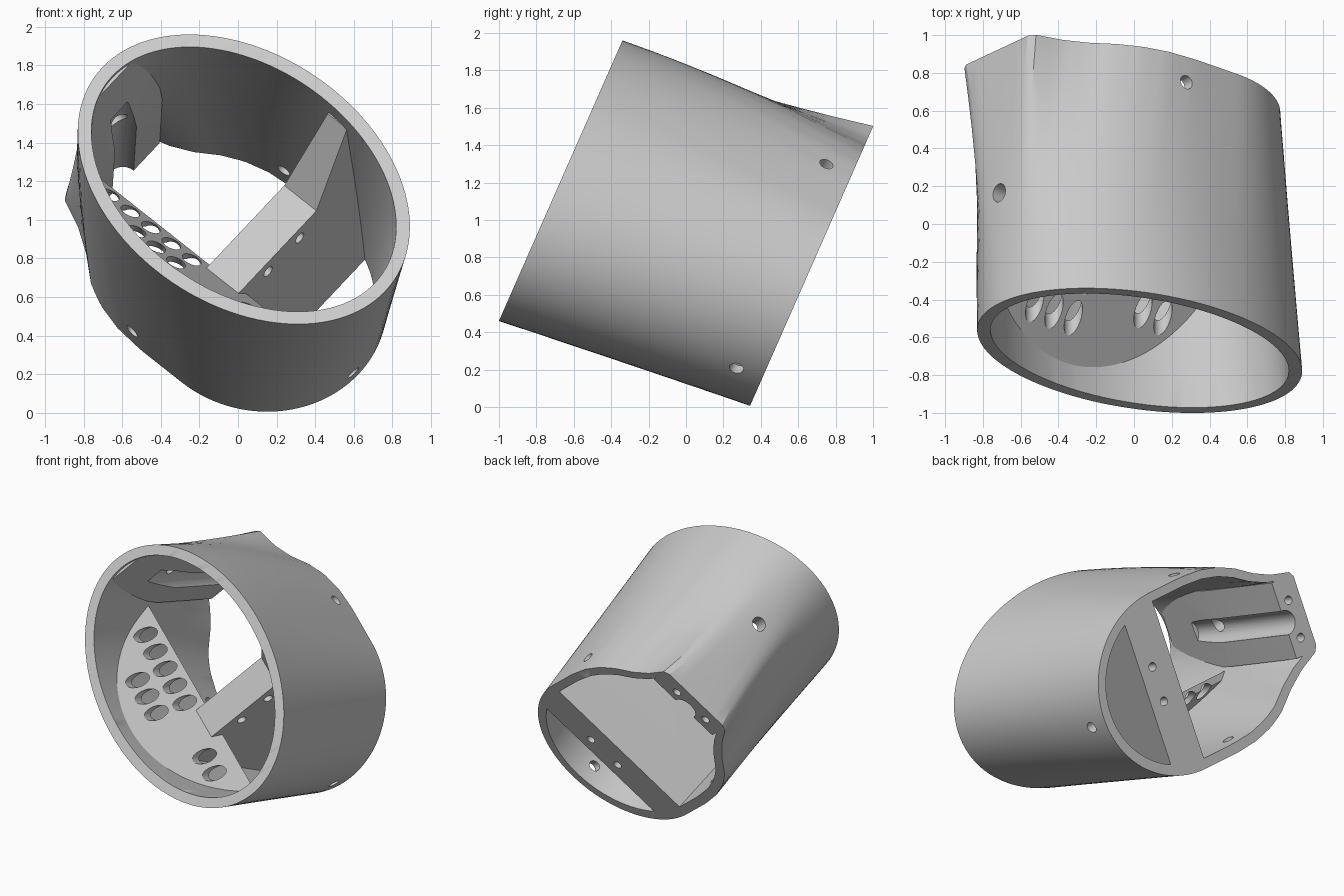
import bpy, bmesh, math
from mathutils import Vector

cube = bpy.data.objects.get("Cube")
if cube:
    bpy.data.objects.remove(cube, do_unlink=True)

# Tilted frame: p and q are the section's long and short axes, s the depth
LENGTH = 1.407
FRONT = Vector((0.03, -0.67, 1.21))
BACK = Vector((0.0, 0.67, 0.75))
RISE = Vector((0, 0.403, 0.915))
TILT = math.radians(-40.8)
SIDE = Vector((1, 0, 0))
P_AXIS = SIDE * math.cos(TILT) + RISE * math.sin(TILT)
Q_AXIS = RISE * math.cos(TILT) - SIDE * math.sin(TILT)

grey = bpy.data.materials.new("light grey")
grey.use_nodes = True
COLOUR = (0.6, 0.6, 0.6, 1)
grey.diffuse_color = COLOUR
grey.node_tree.nodes["Principled BSDF"].inputs["Base Color"].default_value = COLOUR


def pos(p, q, s):
    return FRONT.lerp(BACK, s / LENGTH) + P_AXIS * p + Q_AXIS * q


def make(name, bm):
    bmesh.ops.recalc_face_normals(bm, faces=bm.faces)
    mesh = bpy.data.meshes.new(name)
    bm.to_mesh(mesh)
    bm.free()
    obj = bpy.data.objects.new(name, mesh)
    bpy.context.collection.objects.link(obj)
    mesh.materials.append(grey)
    return obj


# Left half of the rear outline, as (angle, p, q)
BUMP = [(90, .2, .635), (110, -.08, .635), (120, -.25, .62), (130, -.4, .58),
        (138, -.52, .52), (147, -.65, .42), (156, -.78, .345),
        (165, -.93, .29), (171, -.955, .25), (180, -.955, 0)]


def rear_point(deg):
    a = abs(deg)
    if a <= 90:
        p = 0.2 + 0.665 * math.cos(math.radians(a))
        q = 0.635 * math.sin(math.radians(a))
    else:
        for (a0, p0, q0), (a1, p1, q1) in zip(BUMP, BUMP[1:]):
            if a <= a1:
                f = (a - a0) / (a1 - a0)
                p, q = p0 + f * (p1 - p0), q0 + f * (q1 - q0)
                break
    # the round part sits slightly lower than the bump
    return Vector((p, math.copysign(q, deg) - 0.045 * min(1, (p + 1) * 2)))


def section(w, inset):
    w = min(max(w, 0), 1)
    pts = []
    for i in range(120):
        deg = i * 3 - 177
        t = math.radians(deg)
        oval = Vector((0.969 * math.cos(t), 0.688 * math.sin(t)))
        pt = oval.lerp(rear_point(deg), w ** (1 + max(0, -math.cos(t))))
        pts.append((pt.x * (1 - inset / 0.95), pt.y * (1 - inset / 0.67)))
    return pts


def bridge(bm, a, b):
    for i in range(len(a)):
        j = (i + 1) % len(a)
        bm.faces.new((a[i], a[j], b[j], b[i]))


def close(name, bm, first, last):
    bm.faces.new(first)
    bm.faces.new(last)
    bm.normal_update()
    bmesh.ops.triangulate(bm, faces=bm.faces)
    return make(name, bm)


def loft(name, inset, levels):
    bm = bmesh.new()
    rings = [[bm.verts.new(pos(p, q, w * LENGTH)) for p, q in section(w, inset)]
             for w in levels]
    for a, b in zip(rings, rings[1:]):
        bridge(bm, a, b)
    return close(name, bm, rings[0], rings[-1])


def prism(name, ring_a, ring_b):
    bm = bmesh.new()
    a = [bm.verts.new(pos(*c)) for c in ring_a]
    b = [bm.verts.new(pos(*c)) for c in ring_b]
    bridge(bm, a, b)
    return close(name, bm, a, b)


def boolean(obj, other, operation="DIFFERENCE", keep=False):
    mod = obj.modifiers.new("cut", "BOOLEAN")
    mod.operation, mod.solver, mod.object = operation, "EXACT", other
    bpy.context.view_layer.objects.active = obj
    bpy.ops.object.modifier_apply(modifier=mod.name)
    if not keep:
        bpy.data.objects.remove(other, do_unlink=True)


def drill(obj, start, end, radius):
    a, b = pos(*start), pos(*end)
    bm = bmesh.new()
    bmesh.ops.create_cone(bm, cap_ends=True, segments=24, radius1=radius,
                          radius2=radius, depth=(b - a).length)
    turn = (b - a).to_track_quat("Z", "Y").to_matrix().to_4x4()
    bmesh.ops.transform(bm, matrix=turn, verts=bm.verts)
    bmesh.ops.translate(bm, vec=(a + b) / 2, verts=bm.verts)
    boolean(obj, make("hole_cutter", bm))


levels = [i / 8 for i in range(9)]
tube = loft("tube_shell", 0, levels)
boolean(tube, loft("bore_cutter", 0.07, [-0.05] + levels + [1.05]))
limit = loft("inner_limit", 0.035, levels)

# Small holes through the shell
drill(tube, (-0.15, 0.4, 1.26), (-0.15, 0.9, 1.26), 0.038)
drill(tube, (-0.15, -0.4, 1.26), (-0.15, -0.9, 1.26), 0.038)
drill(tube, (0.7, -0.1, 1.26), (1.1, -0.1, 1.26), 0.038)
drill(tube, (-0.7, 0, 0.61), (-1.2, 0, 0.61), 0.05)

# Mounting block inside the flattened rear bump, with a long front ramp
block_profile = [(-1.1, 0.03), (-0.88, 0.03), (-0.77, 0.71), (-0.77, 1.5), (-1.1, 1.5)]
block = prism("mount_block", [(p, -0.28, s) for p, s in block_profile],
              [(p, 0.27, s) for p, s in block_profile])
boolean(block, limit, "INTERSECT", keep=True)
drill(block, (-0.77, -0.02, 0.38), (-0.77, -0.02, 1.6), 0.085)
drill(block, (-0.7, 0, 0.61), (-1.2, 0, 0.61), 0.05)
for q in (0.11, -0.16):
    drill(block, (-0.855, q, 1.0), (-0.855, q, 1.6), 0.03)

# Cross wall with a raised brace at one end
wall_profile = [(-0.8, 0.56), (0.27, 0.56), (0.6, 0.12), (0.8, 0.12),
                (0.8, 1.5), (-0.8, 1.5)]


def wall_side(base, slant, taper):
    return [(base + (slant if s > 0.56 else taper) * (s - 0.56), q, s)
            for q, s in wall_profile]


wall = prism("cross_wall", wall_side(0.06, 0.16, 0), wall_side(0.28, 0.22, 0.2))
boolean(wall, limit, "INTERSECT", keep=True)
for q in (0.12, -0.13):
    drill(wall, (0.36, q, 1.1), (0.36, q, 1.6), 0.03)
    drill(wall, (-0.2, q, 0.64), (0.6, q, 0.64), 0.032)

# Sloping shelf with rows of vent holes
shelf_profile = [(-0.637, 0.1), (-0.303, 0.63), (-0.355, 0.63), (-0.689, 0.1)]
shelf = prism("vent_shelf", [(-1.2, q, s) for q, s in shelf_profile],
              [(1.2, q, s) for q, s in shelf_profile])
boolean(shelf, limit, "INTERSECT")
vents = [(-0.58 + 0.14 * i, 0.52) for i in range(5)]
vents += [(-0.3 + 0.135 * i, 0.33) for i in range(3)]
vents += [(0.39, 0.46), (0.53, 0.46)]
for p, s in vents:
    q = -0.7 + 0.63 * s
    drill(shelf, (p, q, s - 0.35), (p, q, s + 0.35), 0.05)

# Smooth the round surfaces, keep the edges sharp
for obj in (tube, block, wall, shelf):
    bpy.ops.object.select_all(action="DESELECT")
    obj.select_set(True)
    bpy.context.view_layer.objects.active = obj
    bpy.ops.object.shade_smooth_by_angle(angle=math.radians(25))
